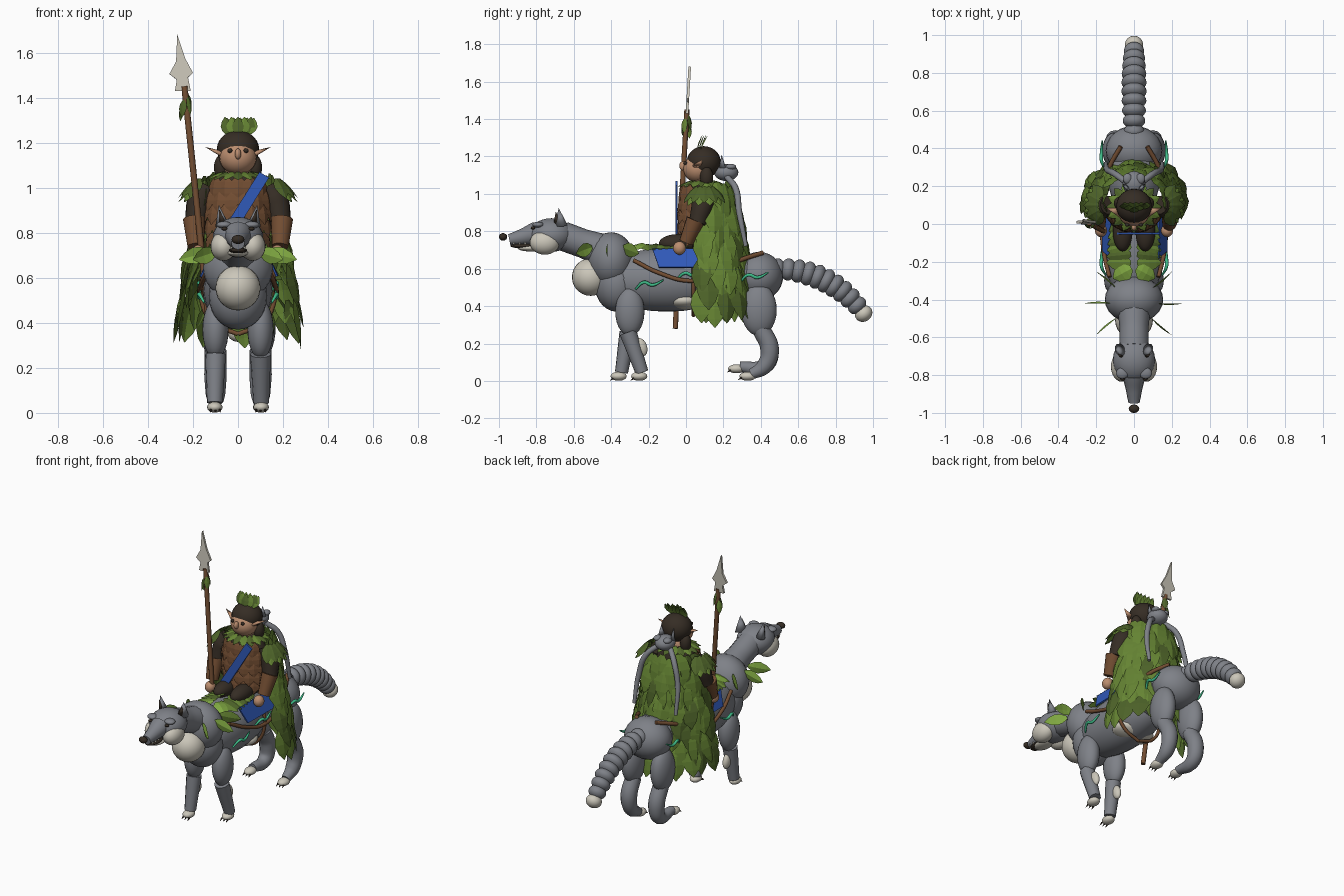
import bpy, bmesh, math, random
from mathutils import Vector, Matrix

cube = bpy.data.objects.get("Cube")
if cube:
    bpy.data.objects.remove(cube)
random.seed(4)


def material(name, r, g, b):
    m = bpy.data.materials.new(name)
    m.use_nodes = True
    m.diffuse_color = (r, g, b, 1)
    m.node_tree.nodes["Principled BSDF"].inputs["Base Color"].default_value = (r, g, b, 1)
    return m


GRAY = material("gray_fur", .21, .22, .245)
CREAM = material("cream", .6, .57, .49)
DARK = material("dark_brown", .036, .026, .018)
BROWN = material("leather_brown", .17, .075, .032)
SKIN = material("skin", .5, .27, .16)
BLUE = material("blue_cloth", .03, .1, .48)
TEAL = material("vine_green", .05, .5, .25)
LEAF_D = material("dark_leaf", .075, .125, .022)
LEAF_M = material("mid_leaf", .13, .23, .033)
LEAF_L = material("light_leaf", .22, .4, .055)


def mesh_object(name, bm, mats, smooth=False):
    me = bpy.data.meshes.new(name)
    bm.to_mesh(me)
    bm.free()
    for m in mats:
        me.materials.append(m)
    for p in me.polygons:
        p.use_smooth = smooth
    ob = bpy.data.objects.new(name, me)
    bpy.context.collection.objects.link(ob)
    return ob


def ball(name, loc, radii, mat, tilt=0):
    bm = bmesh.new()
    bmesh.ops.create_uvsphere(bm, u_segments=24, v_segments=14, radius=1)
    bm.transform(Matrix.Translation(loc) @ Matrix.Rotation(tilt, 4, 'X') @ Matrix.Diagonal((*radii, 1)))
    return mesh_object(name, bm, [mat], True)


def spike(name, base, tip, r, mat, flat=1.0):
    d = Vector(tip) - Vector(base)
    bm = bmesh.new()
    bmesh.ops.create_cone(bm, cap_ends=True, segments=12, radius1=r, radius2=0, depth=d.length)
    mid = (Vector(base) + Vector(tip)) / 2
    bm.transform(Matrix.Translation(mid) @ d.to_track_quat('Z', 'Y').to_matrix().to_4x4() @ Matrix.Diagonal((1, flat, 1, 1)))
    return mesh_object(name, bm, [mat], True)


def tube(name, pts, radii, mat):
    cu = bpy.data.curves.new(name, 'CURVE')
    cu.dimensions = '3D'
    cu.bevel_depth, cu.bevel_resolution, cu.resolution_u = 1, 4, 6
    cu.use_fill_caps = True
    sp = cu.splines.new('BEZIER')
    sp.bezier_points.add(len(pts) - 1)
    for i, (bp, p) in enumerate(zip(sp.bezier_points, pts)):
        bp.co = p
        bp.handle_left_type = bp.handle_right_type = 'AUTO'
        bp.radius = radii[i] if isinstance(radii, tuple) else radii
    cu.materials.append(mat)
    ob = bpy.data.objects.new(name, cu)
    bpy.context.collection.objects.link(ob)
    bpy.ops.object.select_all(action='DESELECT')
    ob.select_set(True)
    bpy.context.view_layer.objects.active = ob
    bpy.ops.object.convert(target='MESH')


def add_leaf(bm, base, d, n, length, width, mi):
    # Pointed leaf with a raised midrib, running from base along d
    z = -Vector(d).normalized()
    x = Vector(n).cross(z).normalized()
    y = z.cross(x)
    rows = []
    for t, w in ((0, .25), (.25, .85), (.5, 1), (.78, .65), (1, .04)):
        mid = Vector(base) - z * length * t
        side = x * width / 2 * w
        rows.append([bm.verts.new(p) for p in (mid - side, mid + y * width * .12 * w, mid + side)])
    for a, b in zip(rows, rows[1:]):
        for k in (0, 1):
            bm.faces.new((a[k], a[k + 1], b[k + 1], b[k])).material_index = mi


LEAVES = [LEAF_D, LEAF_M, LEAF_L]


def around(a, flare):
    out = Vector((math.sin(a), math.cos(a), 0))
    return out, out * math.sin(flare) - Vector((0, 0, math.cos(flare)))


# Wolf body
ball("wolf_barrel", (0, -.1, .54), (.155, .38, .17), GRAY)
ball("wolf_shoulders", (0, -.4, .645), (.155, .125, .15), GRAY)
ball("wolf_brisket", (0, -.37, .52), (.13, .12, .15), GRAY)
ball("wolf_loin", (0, .25, .56), (.14, .2, .13), GRAY)
ball("wolf_rump", (0, .39, .56), (.15, .13, .13), GRAY)
ball("wolf_chest_fur", (0, -.51, .555), (.1, .1, .1), CREAM)
ball("wolf_belly_fur", (0, -.01, .43), (.135, .1, .05), CREAM)
tube("wolf_neck", [(0, -.66, .775), (0, -.55, .735), (0, -.42, .69)], (.078, .077, .09), GRAY)

# Wolf head
ball("wolf_head", (0, -.72, .78), (.112, .12, .09), GRAY)
tube("wolf_snout", [(0, -.8, .79), (0, -.88, .768), (0, -.945, .755)], (.062, .043, .03), GRAY)
ball("wolf_mouth", (0, -.865, .722), (.04, .075, .014), DARK)
ball("wolf_jaw", (0, -.83, .71), (.045, .07, .018), CREAM)
ball("wolf_nose", (0, -.978, .77), (.028, .022, .02), DARK)
for s in (-1, 1):
    ball("wolf_cheek", (s * .065, -.755, .74), (.057, .08, .065), CREAM)
    ball("wolf_brow", (s * .062, -.79, .835), (.033, .03, .016), GRAY)
    ball("wolf_eye", (s * .06, -.818, .818), (.013, .012, .008), DARK)
    spike("wolf_ear", (s * .07, -.67, .83), (s * .085, -.68, .925), .04, GRAY, .7)
    spike("wolf_inner_ear", (s * .07, -.688, .84), (s * .083, -.696, .905), .024, DARK, .6)
    for y in (-.92, -.89, -.86):
        spike("wolf_tooth", (s * .03, y, .74), (s * .03, y, .718), .006, CREAM)

# Wolf legs: the two sides are at different points of the stride
for s, front_y, fur_y, hind_y, hind_z in ((1, -.235, -.24, .35, .025), (-1, -.345, -.28, .29, .065)):
    x = s * .1
    ball("front_upper_leg", (x, -.3, .37), (.058, .078, .13), GRAY)
    tube("front_lower_leg", [(x, -.31, .26), (s * .103, front_y, .045)], (.046, .035), GRAY)
    ball("elbow_fur", (x, fur_y, .18), (.022, .032, .05), CREAM, .3)
    ball("front_paw", (s * .103, front_y - .015, .025), (.034, .043, .024), CREAM)
    ball("thigh", (s * .105, .39, .38), (.062, .095, .14), GRAY)
    tube("hind_lower_leg", [(x, .4, .28), (x, .447, .17), (x, .42, .08), (x, hind_y, hind_z + .01)],
         (.048, .05, .043, .028), GRAY)
    ball("hind_paw", (x, hind_y - .02, hind_z), (.033, .045, .024), CREAM)
    for k in (-1, 0, 1):
        for y, z in ((front_y - .045, .013), (hind_y - .052, hind_z - .008)):
            spike("claw", (x + k * .02, y, z), (x + k * .022, y - .02, z - .012), .006, DARK)

# Ringed tail
p0, p1, p2 = Vector((0, .49, .6)), Vector((0, .78, .59)), Vector((0, .95, .36))
for i in range(11):
    t = i / 10
    p = p0.lerp(p1, t).lerp(p1.lerp(p2, t), t)
    d = p1.lerp(p2, t) - p0.lerp(p1, t)
    r = .045 + .022 * math.sin(math.pi * min(1, t * .8 + .15))
    ball("tail_ring", p, (r, .042, r), CREAM if i == 10 else GRAY, math.atan2(d.z, d.y))

# Saddle cloth: one panel on each flank
bm = bmesh.new()
for s in (-1, 1):
    bm.faces.new([bm.verts.new((s * x, y, z)) for x, y, z in
                  ((.125, -.18, .705), (.125, .13, .705), (.172, .13, .605), (.168, -.145, .605))])
mesh_object("saddle_cloth", bm, [BLUE]).modifiers.new("thickness", 'SOLIDIFY').thickness = .009

# Branch harness and vines
for s in (-1, 1):
    tube("side_branch", [(s * .13, -.28, .645), (s * .16, -.15, .58), (s * .172, .02, .535), (s * .165, .2, .57)], .011, BROWN)
    tube("rear_branch", [(s * .15, .2, .61), (s * .13, .3, .65), (s * .07, .41, .685)], .012, BROWN)
    tube("girth_branch", [(s * .15, .04, .64), (s * .165, .04, .52), (s * .11, .04, .4), (0, .04, .35)], .01, BROWN)
    for y, z in ((-.2, .51), (.02, .56), (.36, .55)):
        tube("vine", [(s * .15, y - .07, z - .02), (s * .172, y - .025, z + .017),
                      (s * .172, y + .02, z + .003), (s * .168, y + .08, z + .03)], (.005, .009, .009, .004), TEAL)

# Leaves on the wolf's neck and in front of the rider
bm = bmesh.new()
for s in (-1, 1):
    for a in (50, 90, 130):
        out, _ = around(math.radians(a) * s, 0)
        base = Vector((0, -.42, .715)) + out * .125
        add_leaf(bm, base, out + Vector((0, 0, -.25)), (out.y, -out.x, 0), .14, .075, 2 if a > 80 else 1)
    add_leaf(bm, (s * .012, -.235, .735), (s * .75, -.4, -.3), (s * .3, -.2, 1), .12, .1, 2)
    for i in range(6):
        add_leaf(bm, (s * .015, .02 - .045 * i, .74 - .002 * i), (s, -.5 + .1 * i, -.25), (s * .25, 0, 1), .135, .09, i % 2)
mesh_object("wolf_leaves", bm, LEAVES)

# Rider body
ball("rider_hips", (0, .08, .76), (.12, .1, .09), DARK)
ball("rider_torso", (0, .09, .92), (.14, .095, .17), DARK)
ball("rider_neck", (0, .09, 1.06), (.06, .055, .06), SKIN)
for s in (-1, 1):
    ball("rider_thigh", (s * .06, -.04, .735), (.052, .105, .05), DARK)
    tube("rider_upper_arm", [(s * .135, .1, 1.0), (s * .165, .09, .95), (s * .19, .06, .84)], (.05, .06, .046), DARK)
    tube("bracer", [(s * .195, .05, .86), (s * .187, 0, .74)], (.05, .038), BROWN)
    ball("rider_hand", (s * .175, -.035, .71), (.032, .034, .036), SKIN)

# Scale breastplate and sash
bm = bmesh.new()
for i in range(5):
    z = 1.05 - .058 * i
    n = 2 if i == 0 else 3
    for k in range(-n, n + 1):
        a = math.pi + (k + .5 * (i % 2)) * .42
        out, down = around(a, .2)
        r = .115 + .025 * math.sin(math.pi * (i + 1) / 6)
        add_leaf(bm, (out.x * r, .09 + out.y * r * .85, z), down, out, .1, .08, 0)
mesh_object("scale_breastplate", bm, [BROWN])
bm = bmesh.new()
bm.faces.new([bm.verts.new((x, -.055, z)) for x, z in ((-.1, .76), (-.04, .76), (.138, 1.045), (.095, 1.07))])
mesh_object("sash", bm, [BLUE]).modifiers.new("thickness", 'SOLIDIFY').thickness = .009

# Rider head
ball("rider_face", (0, .065, 1.135), (.083, .08, .076), SKIN)
ball("rider_hair", (0, .095, 1.17), (.094, .091, .085), DARK)
ball("rider_nose", (0, -.018, 1.15), (.014, .018, .024), SKIN)
for s in (-1, 1):
    ball("rider_eye", (s * .036, -.004, 1.165), (.011, .01, .01), DARK)
    spike("pointed_ear", (s * .07, .06, 1.15), (s * .148, .085, 1.182), .026, SKIN, .5)
    ball("hair_lock", (s * .075, .11, 1.09), (.032, .035, .055), DARK)

# Leaf crown, collar and shoulder leaves
bm = bmesh.new()
for k in range(-2, 3):
    add_leaf(bm, (k * .022, .06 + abs(k) * .01, 1.235), (k * .09, .35, 1), (0, -1, .35), .085, .052, 1 if k % 2 else 0)
    add_leaf(bm, (k * .022 + .01, .08, 1.24), (k * .12, .5, 1), (0, -1, .5), .08, .05, 1)
for k in range(16):
    out, down = around(k * math.tau / 16, 1.15)
    add_leaf(bm, (out.x * .07, .09 + out.y * .06, 1.07), down, out + Vector((0, 0, 1)), .085, .05, k % 2)
for s in (-1, 1):
    for k in range(9):
        out, down = around(s * math.radians(35 + 14 * k), .75)
        add_leaf(bm, (s * .15 + out.x * .035, .1 + out.y * .05, 1.04 - .015 * (k % 2)), down, out, .12, .065, k % 2)
mesh_object("crown_and_shoulder_leaves", bm, LEAVES)

# Leaf cloak
bm = bmesh.new()
for i in range(8):
    t = i / 7
    rx, ry = .15 + .1 * t, .15 + .065 * t
    for k in range(11):
        a = math.radians(-98 + 196 * (k + .5 * (i % 2)) / 10.5)
        out, down = around(a, random.uniform(.14, .3))
        side = Vector((out.y, -out.x, 0))
        z = 1.05 - .55 * t + random.uniform(-.02, .02)
        add_leaf(bm, (out.x * rx, .11 + out.y * ry, z), down + side * random.uniform(-.12, .12),
                 out + side * random.uniform(-.3, .3), .2, .118, random.choice((0, 1, 1, 1)))
mesh_object("leaf_cloak", bm, LEAVES)

# Wolf pelt on the back
ball("pelt_head", (0, .215, 1.115), (.06, .065, .046), GRAY)
for s in (-1, 1):
    ball("pelt_brow", (s * .035, .24, 1.145), (.024, .028, .016), GRAY)
    spike("pelt_ear", (s * .04, .195, 1.14), (s * .045, .19, 1.21), .022, GRAY, .6)
    tube("pelt_leg", [(s * .04, .22, 1.09), (s * .1, .265, 1.03), (s * .14, .285, .9), (s * .15, .32, .72)],
         (.016, .017, .016, .011), GRAY)

# Spear
tube("spear_shaft", [(-.118, -.057, .28), (-.165, -.035, .75), (-.238, .005, 1.45)], .014, BROWN)
bm = bmesh.new()
outline = ((-.27, 1.68), (-.235, 1.575), (-.2, 1.51), (-.222, 1.49), (-.21, 1.43),
           (-.28, 1.43), (-.272, 1.48), (-.305, 1.505), (-.275, 1.56))
bm.faces.new([bm.verts.new((x, .005 + (z - 1.43) * .06, z)) for x, z in outline])
blade = mesh_object("spear_head", bm, [CREAM]).modifiers.new("thickness", 'SOLIDIFY')
blade.thickness, blade.offset = .014, 0
bm = bmesh.new()
for k in range(4):
    out, down = around(k * math.pi / 2 + .6, .18)
    add_leaf(bm, Vector((-.234, .003, 1.42 - .015 * k)) + out * .013, down, out, .08, .04, k % 2)
mesh_object("spear_leaves", bm, LEAVES)
